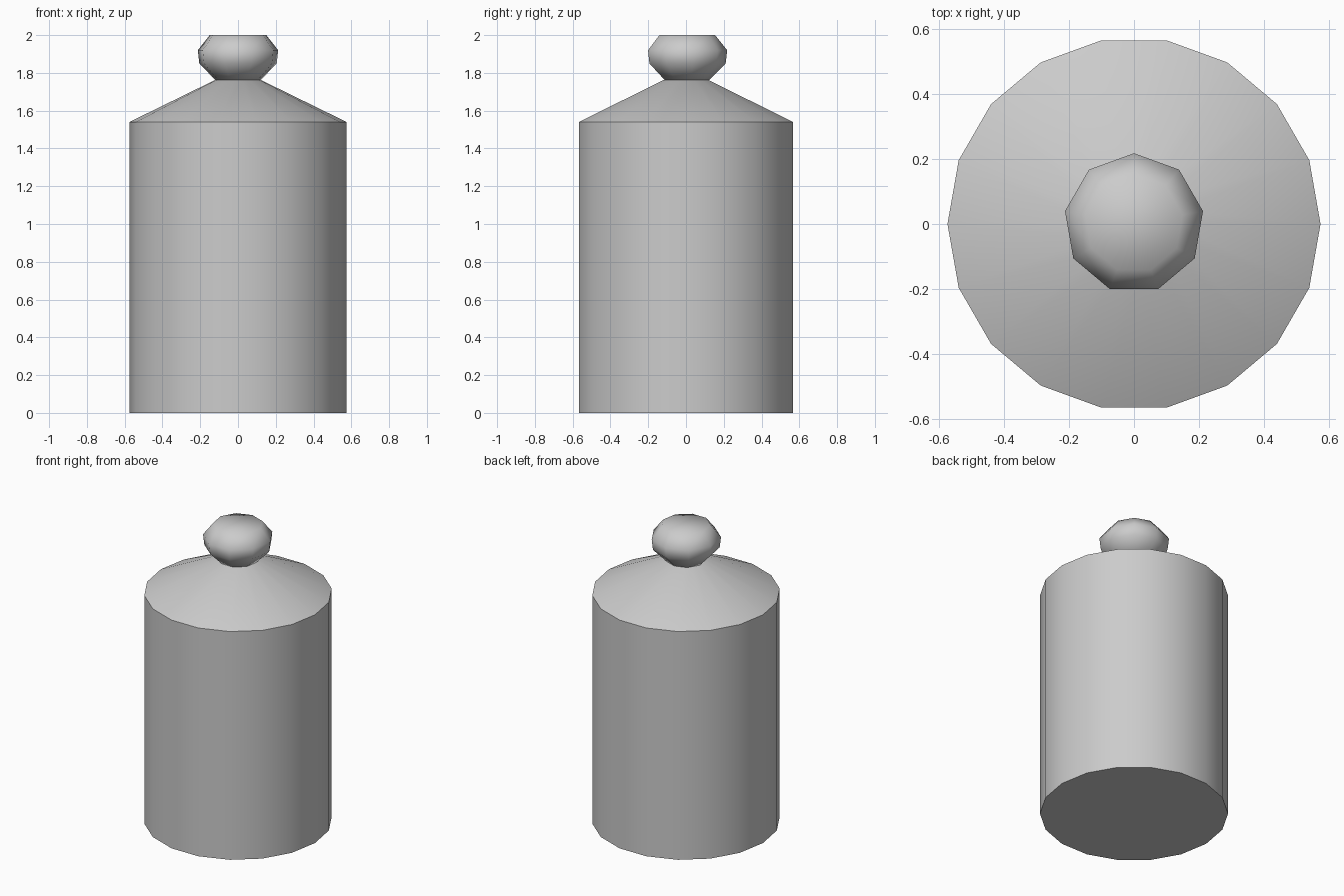
import bpy
import bmesh
from math import cos, sin, tau, radians

if "Cube" in bpy.data.objects:
    bpy.data.objects.remove(bpy.data.objects["Cube"])

grey = bpy.data.materials.new("light_grey")
grey.use_nodes = True
grey.diffuse_color = (0.6, 0.6, 0.6, 1)
grey.node_tree.nodes["Principled BSDF"].inputs["Base Color"].default_value = (0.6, 0.6, 0.6, 1)


def lathe(name, profile, sides, start, smooth_angle):
    """Turn a (radius, height) profile around z and close both ends."""
    bm = bmesh.new()
    rings = []
    for r, z in profile:
        angles = [start + tau * i / sides for i in range(sides)]
        rings.append([bm.verts.new((r * cos(a), r * sin(a), z)) for a in angles])
    for low, high in zip(rings, rings[1:]):
        for i in range(sides):
            j = (i + 1) % sides
            bm.faces.new((low[i], low[j], high[j], high[i]))
    bm.faces.new(rings[0][::-1])
    bm.faces.new(rings[-1])
    mesh = bpy.data.meshes.new(name)
    bm.to_mesh(mesh)
    bm.free()
    mesh.materials.append(grey)
    obj = bpy.data.objects.new(name, mesh)
    bpy.context.collection.objects.link(obj)
    bpy.ops.object.select_all(action="DESELECT")
    obj.select_set(True)
    bpy.context.view_layer.objects.active = obj
    bpy.ops.object.shade_smooth_by_angle(angle=radians(smooth_angle))
    return obj


# Jar body with its sloping shoulder
lathe("jar_body", [(0.575, 0), (0.575, 1.54), (0.122, 1.762)], 18, 0, 40)

# Faceted round stopper, one corner facing the back
stopper = lathe("stopper", [(0.122, 1.762), (0.208, 1.85), (0.216, 1.92), (0.152, 2.0)],
                9, tau / 4, 80)
stopper.location.y = 0.002
